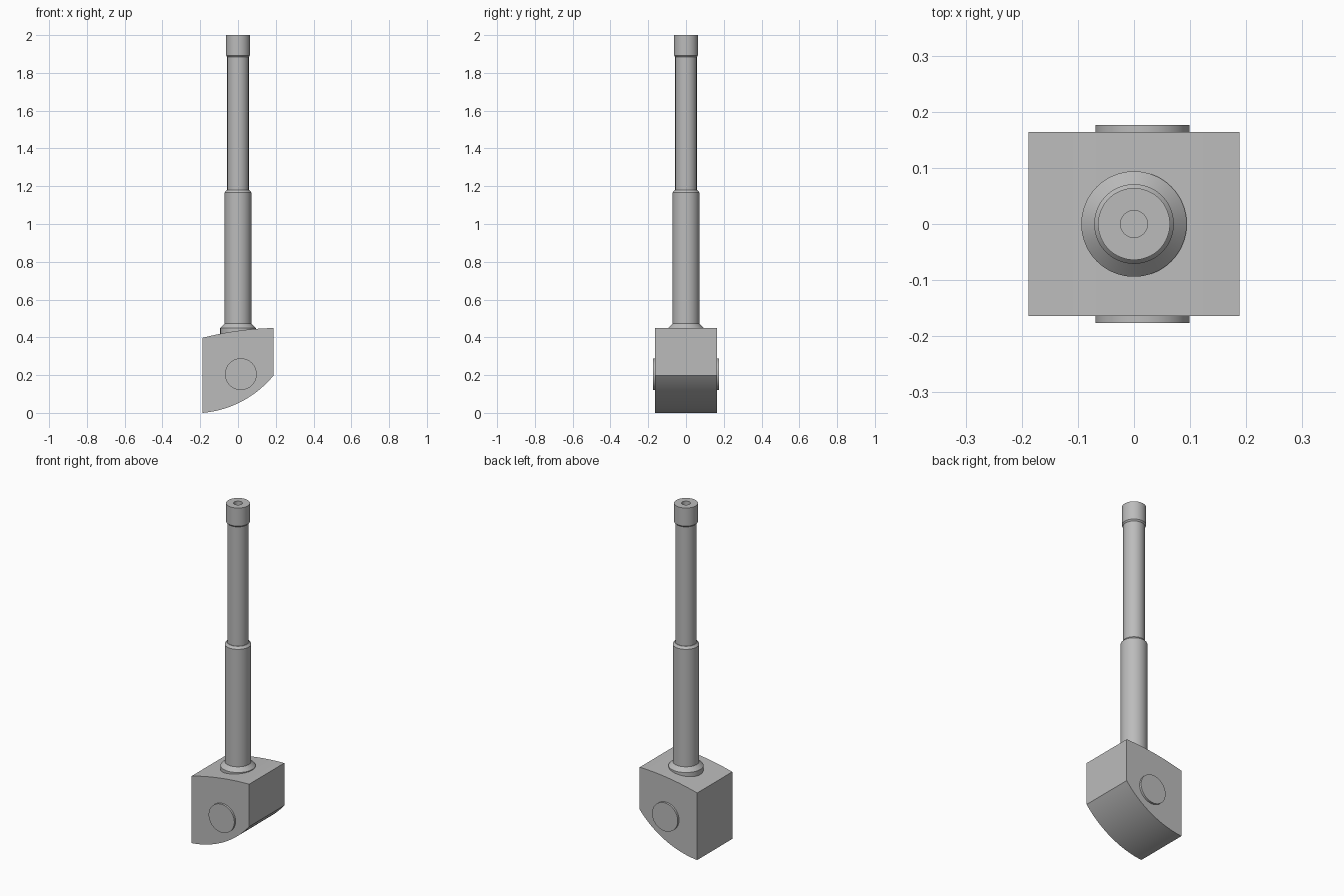
import bpy, bmesh, math
from mathutils import Vector, Matrix

cube = bpy.data.objects.get("Cube")
if cube:
    bpy.data.objects.remove(cube, do_unlink=True)

GREY = (0.5, 0.5, 0.5, 1)
steel = bpy.data.materials.new("plain grey")
steel.use_nodes = True
steel.diffuse_color = GREY
steel.node_tree.nodes["Principled BSDF"].inputs["Base Color"].default_value = GREY


def finish(name, bm):
    bmesh.ops.recalc_face_normals(bm, faces=bm.faces)
    mesh = bpy.data.meshes.new(name)
    bm.to_mesh(mesh)
    bm.free()
    obj = bpy.data.objects.new(name, mesh)
    bpy.context.collection.objects.link(obj)
    mesh.materials.append(steel)
    bpy.ops.object.select_all(action='DESELECT')
    obj.select_set(True)
    bpy.context.view_layer.objects.active = obj
    bpy.ops.object.shade_smooth_by_angle(angle=math.radians(25))
    return obj


def arc(start, end, sagitta, steps=24):
    """Points on a circular arc bulging to the right of start -> end."""
    a, b = Vector(start), Vector(end)
    chord = b - a
    half = chord.length / 2
    radius = (half ** 2 + sagitta ** 2) / (2 * sagitta)
    right = Vector((chord.y, -chord.x)).normalized()
    centre = (a + b) / 2 - right * (radius - sagitta)
    sweep = 2 * math.asin(half / radius)
    return [centre + Matrix.Rotation(sweep * i / steps, 2) @ (a - centre)
            for i in range(steps + 1)]


def lathe(name, profile, steps=64):
    bm = bmesh.new()
    verts = [bm.verts.new((r, 0, z)) for r, z in profile]
    edges = [bm.edges.new(pair) for pair in zip(verts, verts[1:])]
    bmesh.ops.spin(bm, geom=verts + edges, cent=(0, 0, 0), axis=(0, 0, 1),
                   angle=math.tau, steps=steps)
    bmesh.ops.remove_doubles(bm, verts=bm.verts, dist=1e-5)
    return finish(name, bm)


# Breech block: curved underside and curved top, extruded front to back
HALF_W, HALF_D = 0.188, 0.164
outline = arc((-HALF_W, 0), (HALF_W, 0.198), 0.043)
outline += arc((HALF_W, 0.449), (-HALF_W, 0.397), 0.0115)
bm = bmesh.new()
face = bm.faces.new([bm.verts.new((p.x, -HALF_D, p.y)) for p in outline])
side = bmesh.ops.extrude_face_region(bm, geom=[face])["geom"]
bmesh.ops.translate(bm, vec=(0, 2 * HALF_D, 0),
                    verts=[v for v in side if isinstance(v, bmesh.types.BMVert)])
finish("breech_block", bm)

# Pivot discs on the front and back of the block
for name, sign in (("front_pivot_disc", -1), ("back_pivot_disc", 1)):
    bm = bmesh.new()
    place = Matrix.Translation((0.015, sign * 0.158, 0.205)) @ Matrix.Rotation(math.pi / 2, 4, 'X')
    bmesh.ops.create_cone(bm, cap_ends=True, segments=64, radius1=0.084,
                          radius2=0.084, depth=0.036, matrix=place)
    finish(name, bm)

# Tapered collar where the barrel leaves the block
lathe("collar", [(0, 0.39), (0.094, 0.39), (0.094, 0.449), (0.069, 0.474), (0, 0.474)])

# Thick lower sleeve with a chamfered shoulder
lathe("lower_sleeve", [(0, 0.44), (0.071, 0.44), (0.071, 1.167), (0.06, 1.18), (0, 1.18)])

# Slim upper barrel
lathe("upper_barrel", [(0.024, 1.15), (0.057, 1.15), (0.057, 1.9), (0.024, 1.9)])

# Muzzle ring with the bore running down the barrel
lathe("muzzle_ring", [(0.057, 1.885), (0.064, 1.893), (0.064, 2), (0.024, 2), (0.024, 1.89)])
lathe("bore", [(0.024, 1.9), (0.024, 1.7), (0, 1.7)])
